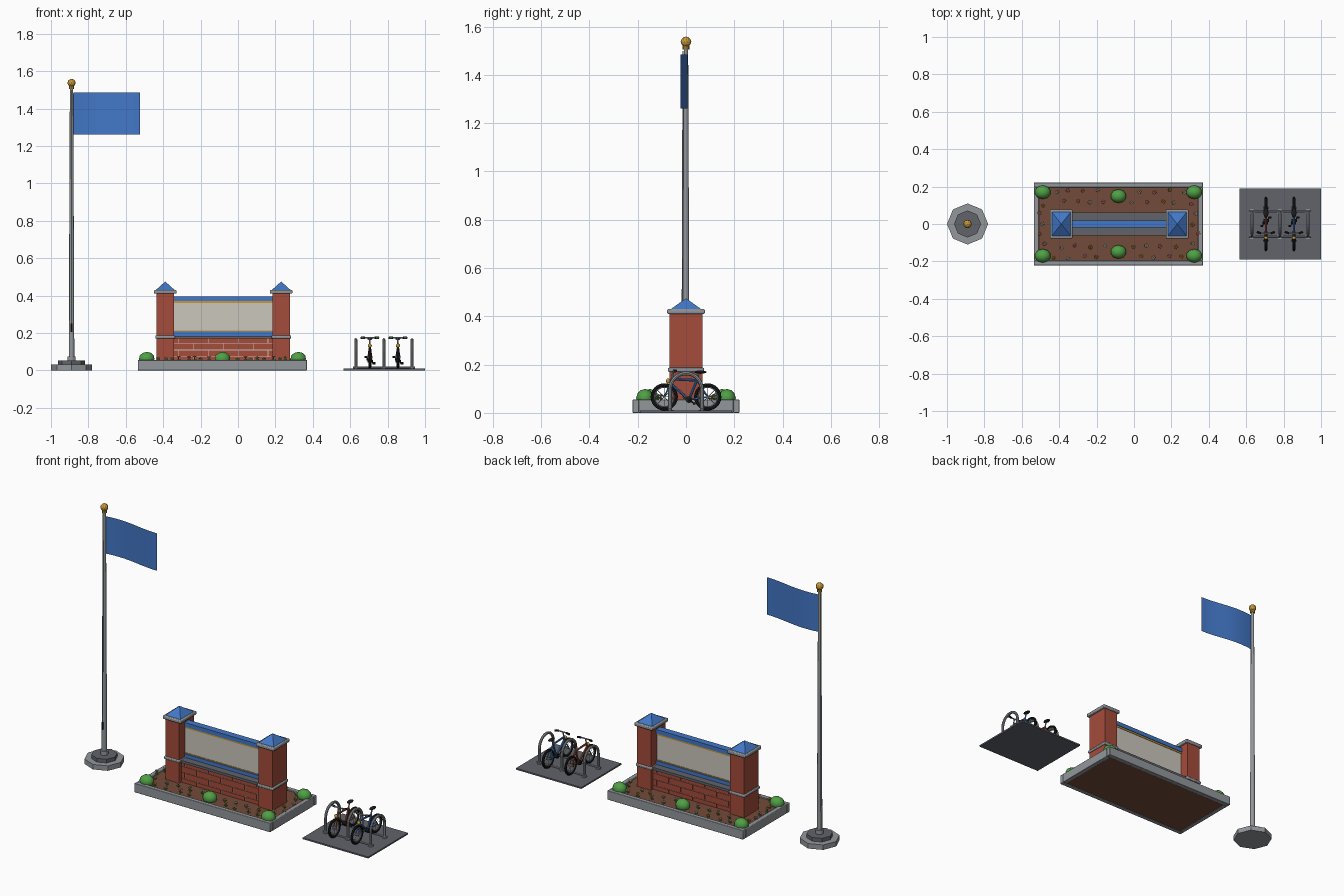
import bpy, bmesh, math, random
from mathutils import Matrix, Vector

if "Cube" in bpy.data.objects:
    bpy.data.objects.remove(bpy.data.objects["Cube"], do_unlink=True)
random.seed(4)


def material(name, *rgb):
    m = bpy.data.materials.new(name)
    m.use_nodes = True
    m.diffuse_color = (*rgb, 1)
    m.node_tree.nodes["Principled BSDF"].inputs["Base Color"].default_value = (*rgb, 1)
    return m


STONE = material("stone grey", .29, .31, .33)
SLATE = material("slate grey", .12, .125, .145)
BRICK = material("brick red", .37, .072, .042)
BLUE = material("blue", .055, .185, .57)
CREAM = material("cream", .6, .57, .51)
GOLD = material("gold", .58, .32, .04)
SOIL = material("soil brown", .17, .07, .042)
GREEN = material("leaf green", .08, .35, .06)
BLACK = material("black", .012, .012, .014)
PINK = material("pink", .75, .2, .3)


class Part:
    """One named object gathered from simple solids."""

    def __init__(self, name):
        self.name, self.bm, self.mats = name, bmesh.new(), []

    def paint(self, verts, mat):
        if mat not in self.mats:
            self.mats.append(mat)
        for f in {f for v in verts for f in v.link_faces}:
            f.material_index = self.mats.index(mat)

    def box(self, mat, x, y, z):
        """Box from (low, high) pairs."""
        mid = [(a + b) / 2 for a, b in (x, y, z)]
        size = [b - a for a, b in (x, y, z)]
        m = Matrix.Translation(mid) @ Matrix.Diagonal((*size, 1))
        self.paint(bmesh.ops.create_cube(self.bm, size=1, matrix=m)["verts"], mat)

    def rod(self, mat, p, q, r, r2=None, sides=8):
        p, q = Vector(p), Vector(q)
        turn = (q - p).to_track_quat("Z", "Y").to_matrix().to_4x4()
        m = Matrix.Translation((p + q) / 2) @ turn
        self.paint(bmesh.ops.create_cone(
            self.bm, cap_ends=True, segments=sides, radius1=r,
            radius2=r if r2 is None else r2, depth=(q - p).length, matrix=m)["verts"], mat)

    def ball(self, mat, c, size, detail=2):
        m = Matrix.Translation(c) @ Matrix.Diagonal((*size, 1))
        self.paint(bmesh.ops.create_icosphere(
            self.bm, subdivisions=detail, radius=1, matrix=m)["verts"], mat)

    def ring(self, mat, c, r, tube, start=0, end=360, steps=24):
        """Tube bent round the x axis through c."""
        pts = []
        for i in range(steps + 1):
            a = math.radians(start + (end - start) * i / steps)
            pts.append((a, Vector(c) + Vector((0, math.cos(a), math.sin(a))) * r))
        loops = []
        for a, p in pts:
            out = Vector((0, math.cos(a), math.sin(a)))
            loops.append([self.bm.verts.new(
                p + out * tube * math.cos(k * math.pi / 4)
                + Vector((tube * math.sin(k * math.pi / 4), 0, 0))) for k in range(8)])
        for s, t in zip(loops, loops[1:]):
            for k in range(8):
                n = (k + 1) % 8
                self.bm.faces.new((s[k], s[n], t[n], t[k]))
        self.paint([v for loop in loops for v in loop], mat)

    def finish(self, bevel=0, smooth=True):
        bmesh.ops.recalc_face_normals(self.bm, faces=self.bm.faces)
        mesh = bpy.data.meshes.new(self.name)
        self.bm.to_mesh(mesh)
        self.bm.free()
        for m in self.mats:
            mesh.materials.append(m)
        ob = bpy.data.objects.new(self.name, mesh)
        bpy.context.collection.objects.link(ob)
        if bevel:
            mod = ob.modifiers.new("soft edges", "BEVEL")
            mod.width, mod.segments = bevel, 2
        if smooth:
            bpy.ops.object.select_all(action="DESELECT")
            ob.select_set(True)
            bpy.context.view_layer.objects.active = ob
            bpy.ops.object.shade_smooth_by_angle(angle=math.radians(30))
        return ob


# Flagpole on a stepped octagonal base
PX = -.89
base = Part("flagpole_base")
base.rod(STONE, (PX, 0, 0), (PX, 0, .03), .11)
base.rod(SLATE, (PX, 0, .03), (PX, 0, .052), .072)
base.finish(smooth=False)
pole = Part("flagpole")
pole.rod(STONE, (PX, 0, .05), (PX, 0, .075), .022, sides=12)
pole.rod(STONE, (PX, 0, .05), (PX, 0, 1.52), .015, .009, 12)
pole.rod(STONE, (PX, -.016, .23), (PX, -.012, 1.5), .0025, sides=6)
pole.rod(BLACK, (PX, -.017, .205), (PX, -.017, .25), .005, sides=6)
pole.rod(GOLD, (PX, 0, 1.505), (PX, 0, 1.52), .014, sides=10)
pole.finish()
finial = Part("flagpole_finial")
finial.ball(GOLD, (PX, 0, 1.537), (.022, .022, .022))
finial.finish(smooth=False)

# Waving flag, a single sheet
flag = Part("flag")
columns = []
for i in range(13):
    u = i / 12
    y = -.008 + .014 * math.sin(.6 + 4.1 * u)
    columns.append([flag.bm.verts.new((PX + .01 + .355 * u, y, z)) for z in (1.26, 1.485)])
for a, b in zip(columns, columns[1:]):
    flag.bm.faces.new((a[0], b[0], b[1], a[1]))
flag.paint([v for c in columns for v in c], BLUE)
flag.finish()

# Planter: curb and soil
CX, HX, HY = -.083, .452, .222
curb = Part("planter_curb")
for s in (-1, 1):
    curb.box(STONE, (CX - HX, CX + HX), sorted((s * HY, s * (HY - .026))), (0, .055))
    curb.box(STONE, sorted((CX + s * HX, CX + s * (HX - .026))),
             (.026 - HY, HY - .026), (0, .055))
curb.finish(.003)
soil = Part("planter_soil")
soil.box(SOIL, (CX - HX + .02, CX + HX - .02), (.02 - HY, HY - .02), (.002, .047))
soil.finish(smooth=False)

# Pillars with bands, caps and pyramid tops
SX = -.079
for side, s in (("left", 1), ("right", -1)):
    x = SX + s * .31

    def slab(part, mat, hx, hy, z):
        part.box(mat, (x - hx, x + hx), (-hy, hy), z)

    shaft = Part(side + "_pillar")
    slab(shaft, BRICK, .046, .069, (.04, .412))
    shaft.finish(smooth=False)
    trim = Part(side + "_pillar_trim")
    slab(trim, STONE, .053, .075, (.17, .187))
    slab(trim, STONE, .06, .078, (.41, .43))
    trim.finish(.005)
    roof = Part(side + "_pillar_top")
    m = (Matrix.Translation((x, 0, .4525)) @ Matrix.Diagonal((.05, .063, 1, 1))
         @ Matrix.Rotation(math.pi / 4, 4, "Z"))
    roof.paint(bmesh.ops.create_cone(roof.bm, cap_ends=True, segments=4, radius1=math.sqrt(2),
                                     radius2=0, depth=.045, matrix=m)["verts"], BLUE)
    roof.finish(smooth=False)

# Low brick wall: mortar core with staggered bricks on both faces
X0, X1 = SX - .264, SX + .264
wall = Part("brick_wall")
wall.box(CREAM, (X0, X1), (-.045, .045), (.04, .17))
ROW, LONG, GAP = .0365, .16, .002
for r in range(4):
    z = .17 - (r + 1) * ROW + .012
    left = SX - 2.5 * LONG + (r % 2) * LONG / 2
    for k in range(6):
        a, b = max(X0, left + k * LONG + GAP), min(X1, left + (k + 1) * LONG - GAP)
        if b - a > .01:
            wall.box(BRICK, (a, b), (-.049, .049), (z + GAP, min(.17, z + ROW - GAP)))
wall.finish(smooth=False)
ledge = Part("wall_ledge")
ledge.box(SLATE, (X0, X1), (-.062, .062), (.17, .185))
ledge.finish(smooth=False)

# Blank sign board with blue rails and gold trim
board = Part("sign_board")
board.box(CREAM, (X0, X1), (-.013, .013), (.2, .37))
for mat, h, z in ((BLUE, .02, (.185, .207)), (GOLD, .016, (.207, .212)),
                  (GOLD, .016, (.36, .37)), (BLUE, .02, (.37, .395))):
    board.box(mat, (X0, X1), (-h, h), z)
board.finish(smooth=False)

# Bushes
bushes = Part("bushes")
for sy in (-1, 1):
    for dx, y in ((-.405, .17), (0, .149), (.405, .17)):
        bushes.ball(GREEN, (CX + dx, sy * y, .062), (.043, .037, .037))
bushes.finish()

# Flowers along the beds
flowers = Part("flowers")
spots = [(CX - .34 + .076 * i + .038 * row, s * (.176 - .055 * row))
         for s in (-1, 1) for row in (0, 1) for i in range(10 - row)]
spots += [(CX + s * (.4 + .02 * (i % 2)), -.1 + .05 * i) for s in (-1, 1) for i in range(5)]
for i, (x, y) in enumerate(spots):
    x, y = x + random.uniform(-.01, .01), y + random.uniform(-.008, .008)
    if abs(x - CX) < .05 and abs(y) > .1:
        continue
    top = random.uniform(.06, .075)
    flowers.rod(GREEN, (x, y, .045), (x, y, top), .003, sides=5)
    flowers.rod(GREEN, (x - .01, y, .055), (x + .01, y, .057), .003, sides=4)
    petal = (GOLD, CREAM, PINK)[i % 3]
    for k in range(5):
        a = k * math.tau / 5
        flowers.ball(petal, (x + .007 * math.cos(a), y + .007 * math.sin(a), top),
                     (.005, .005, .003), 1)
    flowers.ball(BRICK if petal == GOLD else GOLD, (x, y, top + .002), (.004, .004, .003), 1)
flowers.finish(smooth=False)

# Bicycle stand: pad, hoops and floor rails
pad = Part("bike_pad")
pad.box(SLATE, (.564, 1), (-.19, .19), (0, .009))
pad.finish(smooth=False)
rack = Part("bike_rack")
for x in (.63, .78, .93):
    rack.ring(STONE, (x, 0, .098), .066, .008, 0, 180, 14)
    for y in (-.066, .066):
        rack.rod(STONE, (x, y, .009), (x, y, .098), .008)
        rack.rod(STONE, (x, y, .008), (x, y, .013), .015, sides=10)
for y in (-.066, .066):
    rack.rod(STONE, (.615, y, .016), (.945, y, .016), .005)
rack.finish()

# Bicycles facing the front
for name, x, paint in (("red_bike", .705, BRICK), ("blue_bike", .855, BLUE)):
    bike = Part(name)
    rear, front, crank = (x, .09, .066), (x, -.09, .066), (x, .012, .055)
    seat, head, neck = (x, .045, .135), (x, -.058, .14), (x, -.064, .122)
    for hub in (rear, front):
        bike.ring(BLACK, hub, .049, .0075)
        bike.ring(STONE, hub, .041, .003)
        bike.rod(STONE, (x - .012, *hub[1:]), (x + .012, *hub[1:]), .006)
        for k in range(4):
            d = Vector((0, math.cos(k * math.pi / 4), math.sin(k * math.pi / 4))) * .041
            bike.rod(STONE, Vector(hub) - d, Vector(hub) + d, .001, sides=4)
    for p, q in ((crank, seat), (seat, head), (crank, neck), (head, neck)):
        bike.rod(paint, p, q, .0055)
    for s in (-.011, .011):
        for p, q in ((crank, rear), (seat, rear), (neck, front)):
            bike.rod(paint, p, (x + s, *q[1:]), .0035, sides=6)
        arm = (x + s * 1.3, .012 + s * 2, .055 - s * 1.5)
        bike.rod(BLACK, (x + s * 1.3, *crank[1:]), arm, .003, sides=6)
        bike.rod(BLACK, arm, (arm[0] + s * 1.4, *arm[1:]), .006, sides=6)
        bike.rod(BLACK, (x + s * 2.4, -.05, .174), (x + s * 4.4, -.042, .174), .006)
    bike.rod(BLACK, (x - .012, *crank[1:]), (x + .012, *crank[1:]), .014, sides=12)
    bike.rod(STONE, seat, (x, .053, .166), .004)
    bike.rod(STONE, head, (x, -.053, .174), .004)
    bike.rod(STONE, (x - .046, -.05, .174), (x + .046, -.05, .174), .004)
    bike.ball(BLACK, (x, .06, .169), (.014, .026, .007))
    bike.ball(GOLD, (x, -.074, .132), (.011, .009, .011))
    bike.finish()
